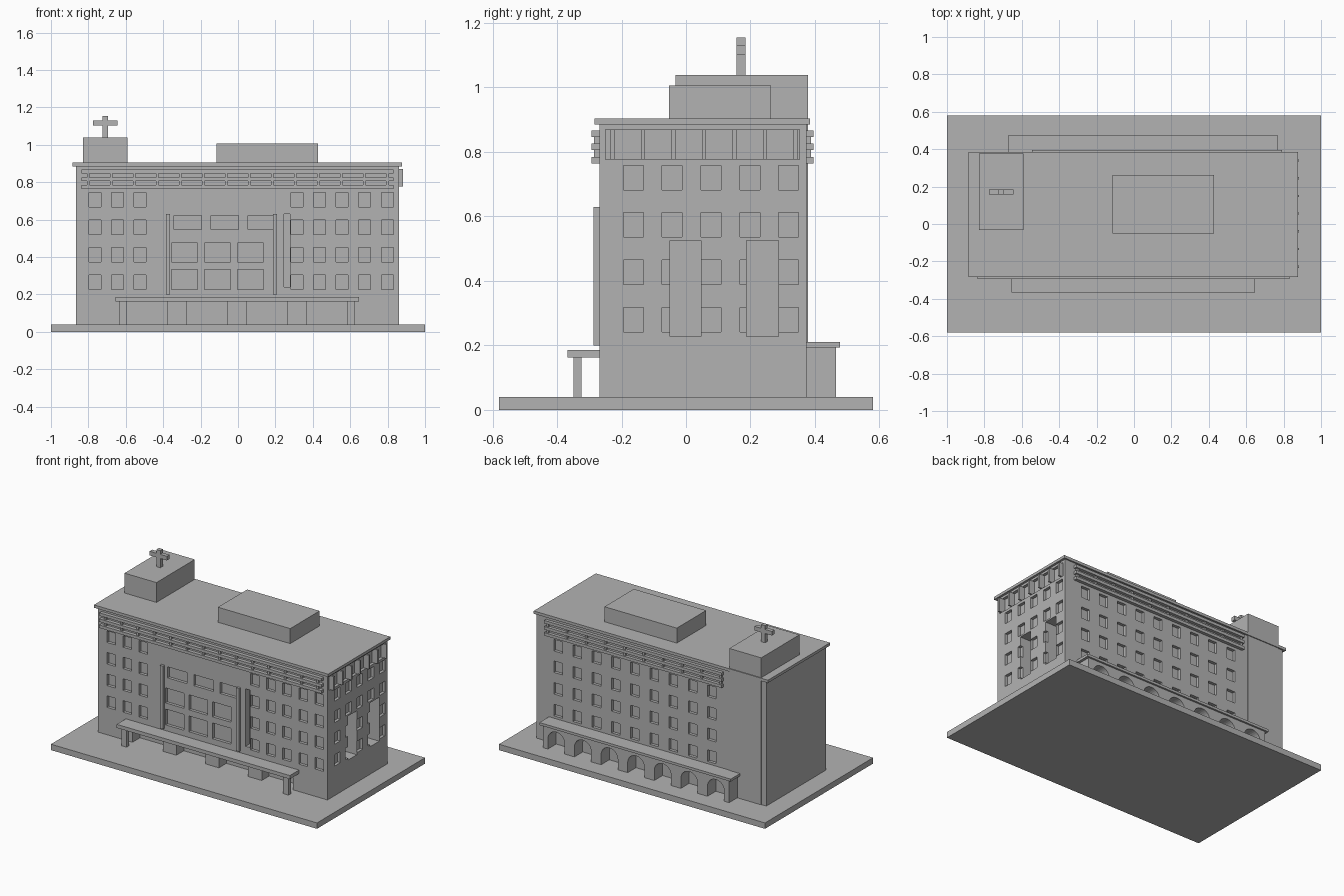
import bpy, bmesh, math
from mathutils import Vector

if "Cube" in bpy.data.objects:
    bpy.data.objects.remove(bpy.data.objects["Cube"])

grey = bpy.data.materials.new("plain grey")
grey.diffuse_color = (0.45, 0.45, 0.45, 1)
grey.use_nodes = True
grey.node_tree.nodes["Principled BSDF"].inputs["Base Color"].default_value = grey.diffuse_color


def add_box(bm, x0, x1, y0, y1, z0, z1):
    vs = bmesh.ops.create_cube(bm, size=1)["verts"]
    for v in vs:
        v.co = Vector((x0 + (v.co.x + .5) * (x1 - x0),
                       y0 + (v.co.y + .5) * (y1 - y0),
                       z0 + (v.co.z + .5) * (z1 - z0)))


def finish(bm, name):
    bmesh.ops.recalc_face_normals(bm, faces=bm.faces)
    me = bpy.data.meshes.new(name)
    bm.to_mesh(me)
    bm.free()
    me.materials.append(grey)
    ob = bpy.data.objects.new(name, me)
    bpy.context.collection.objects.link(ob)
    return ob


def boxes(name, *dims):
    bm = bmesh.new()
    for d in dims:
        add_box(bm, *d)
    return finish(bm, name)


def cut(target, cutter):
    m = target.modifiers.new("cut", "BOOLEAN")
    m.operation, m.solver, m.object = "DIFFERENCE", "EXACT", cutter
    bpy.context.view_layer.objects.active = target
    bpy.ops.object.modifier_apply(modifier=m.name)
    bpy.data.objects.remove(cutter)


# Main masses
XL, XR, YF, YB = -0.866, 0.861, -0.269, 0.374
boxes("ground_slab", (-1, 1, -0.58, 0.58, 0, 0.04))
body = boxes("main_block", (XL, XR, YF, YB, 0.04, 0.885))
boxes("roof_slab", (-0.885, 0.876, -0.283, 0.384, 0.885, 0.904))
boxes("roof_penthouse", (-0.115, 0.429, -0.052, 0.263, 0.904, 1.006))
boxes("stair_tower_top", (-0.83, -0.59, -0.033, 0.378, 0.904, 1.039))
boxes("stair_tower_back", (-0.83, -0.59, 0.36, 0.378, 0.04, 0.885))

# Rooftop cross
boxes("cross_upright", (-0.724, -0.694, 0.157, 0.185, 1.039, 1.155))
boxes("cross_arm", (-0.775, -0.645, 0.157, 0.185, 1.102, 1.13))

# Window recesses
D = 0.02
rows = [0.265, 0.413, 0.56, 0.706]
holes = []
front_cols = [-0.765 + 0.121 * i for i in range(3)] + [0.315 + 0.1208 * i for i in range(5)]
for z in rows:
    for x in front_cols:
        holes.append((x - .032, x + .032, YF - .1, YF + D, z - .039, z + .039))
    for i in range(9):
        x = 0.70 - 0.1445 * i
        holes.append((x - .032, x + .032, YB - D, YB + .1, z - .039, z + .039))
    for i in range(5):
        y = -0.163 + 0.1203 * i
        zz = z + 0.014
        holes.append((XR - D, XR + .1, y - .031, y + .031, zz - .038, zz + .038))

# Wide central windows on the front
for i in range(3):
    x = -0.268 + 0.198 * i
    holes.append((x - .074, min(x + .074, 0.198), YF - .1, YF + D, 0.548, 0.623))
    x = -0.286 + 0.176 * i
    for z0, z1 in ((0.374, 0.476), (0.225, 0.332)):
        holes.append((x - .07, x + .07, YF - .1, YF + D, z0, z1))

# Recessed band at the top of the side, and entrance bays under the canopy
holes.append((XR - D, XR + .1, -0.25, 0.352, 0.776, 0.87))
for x0, x1 in ((-0.605, -0.377), (-0.275, -0.056), (0.045, 0.265), (0.367, 0.6)):
    holes.append((x0, x1, YF - .1, YF + .08, 0.04, 0.17))
cut(body, boxes("window_cutter", *holes))

# Deep vertical slots
cut(body, boxes("slot_cutter",
                (XR - .1, XR + .1, -0.05, 0.046, 0.227, 0.525),
                (XR - .1, XR + .1, 0.188, 0.287, 0.227, 0.525),
                (0.246, 0.279, YF - .1, YF + .04, 0.24, 0.631)))

# Tall front fins framing the centre
boxes("front_frame_fins", *[(x - .011, x + .011, -0.287, YF, 0.2, 0.629) for x in (-0.374, 0.198)])

# Sun screens: horizontal bars over upright fins, front and back
levels = (0.774, 0.8155, 0.857)
boxes("front_screen_bars", *[(-0.838, 0.832, -0.293, YF, z - .01, z + .01) for z in levels])
boxes("front_screen_fins", *[(x - .007, x + .007, -0.286, YF, 0.764, 0.867)
                             for x in [-0.8 + 0.123 * i for i in range(14)]])
boxes("back_screen_bars", *[(-0.545, 0.79, YB, 0.395, z - .01, z + .01) for z in levels])
boxes("back_screen_fins", *[(x - .007, x + .007, YB, 0.387, 0.764, 0.867)
                            for x in [-0.53 + 0.1445 * i for i in range(10)]])
boxes("side_screen_fins", *[(XR - D, 0.883, y - .006, y + .006, 0.776, 0.87)
                            for y in [-0.228 + 0.0945 * i for i in range(7)]])

# Front canopy and posts
boxes("front_canopy", (-0.655, 0.647, -0.367, YF, 0.162, 0.186))
boxes("canopy_posts", *[(x - .02, x + .02, -0.349, -0.324, 0.04, 0.162) for x in (-0.613, 0.604)])

# Back arcade with seven round arches
arcade = boxes("back_arcade", (-0.65, 0.75, YB, 0.465, 0.04, 0.193))
bm = bmesh.new()
R, SPRING = 0.063, 0.108
for i in range(7):
    cx = 0.05 + (i - 3) * 0.2
    pts = [(cx - R, 0.0), (cx + R, 0.0)]
    pts += [(cx + R * math.cos(a), SPRING + R * math.sin(a))
            for a in [math.pi * k / 16 for k in range(17)]]
    f = bm.faces.new([bm.verts.new((x, YB + .002, z)) for x, z in pts])
    ext = bmesh.ops.extrude_face_region(bm, geom=[f])
    bmesh.ops.translate(bm, vec=(0, 0.2, 0),
                        verts=[g for g in ext["geom"] if isinstance(g, bmesh.types.BMVert)])
cut(arcade, finish(bm, "arch_cutter"))
boxes("arcade_roof", (-0.67, 0.768, YB, 0.477, 0.193, 0.21))
